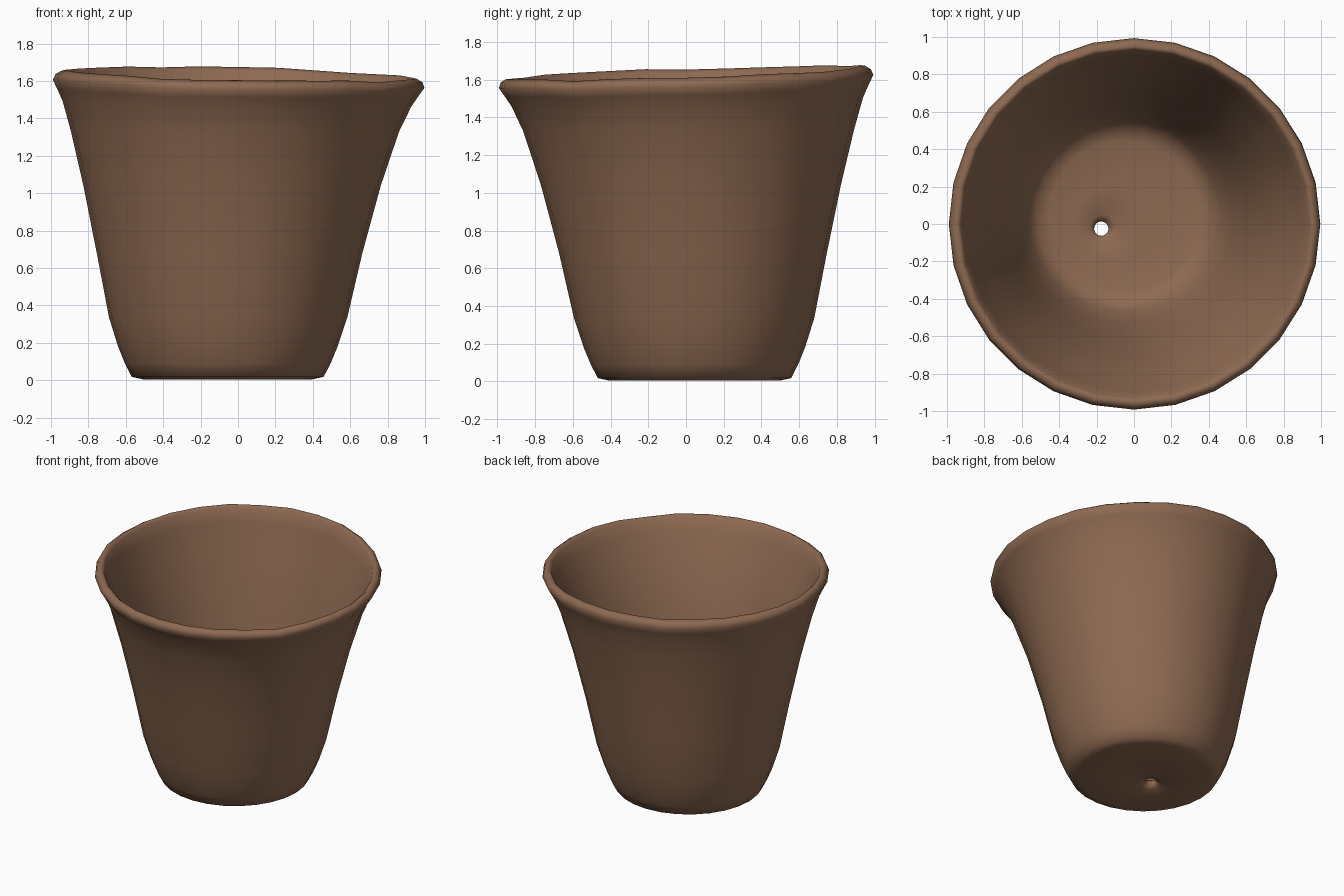
import bpy, math, random

if "Cube" in bpy.data.objects:
    bpy.data.objects.remove(bpy.data.objects["Cube"])

random.seed(4)
N = 28            # sides
HOLE_R = 0.038    # drain hole radius

# Closed profile (radius, height): under the foot, up outside, over the rim, down inside
profile = [
    (HOLE_R, 0.035), (0.085, 0.012), (0.30, 0.004), (0.45, 0.004), (0.513, 0.018),
    (0.55, 0.09), (0.587, 0.18), (0.637, 0.335), (0.71, 0.68), (0.795, 1.04),
    (0.877, 1.33), (0.932, 1.48), (0.965, 1.54), (0.993, 1.588), (0.981, 1.618),
    (0.952, 1.636), (0.932, 1.618), (0.902, 1.53), (0.82, 1.31), (0.733, 1.03),
    (0.648, 0.68), (0.572, 0.34), (0.513, 0.18), (0.467, 0.115), (0.40, 0.095),
    (0.20, 0.088), (0.07, 0.08), (HOLE_R, 0.06),
]


def centre(r, z):
    """Foot sits off centre, the drain hole further still."""
    k = 1 - (z / 1.6) ** 2
    cx, cy = -0.055 * k, 0.045 * k
    w = min(1, max(0, (0.40 - r) / (0.40 - HOLE_R)))
    return cx + (-0.175 - cx) * w, cy + (-0.025 - cy) * w


# Slight hand-made unevenness of the rim
wobble = [random.uniform(-0.007, 0.007) for _ in range(N)]
verts, faces = [], []
for r, z in profile:
    cx, cy = centre(r, z)
    t = min(1, max(0, (z - 1.3) / 0.28))    # the rim is tilted
    for i in range(N):
        a = 2 * math.pi * i / N
        c, s = math.cos(a), math.sin(a)
        dz = t * (-0.022 * c + 0.034 * s + wobble[i])
        verts.append((cx + (r + 0.004 * t * c) * c, cy + r * s, z + dz))

M = len(profile)
for j in range(M):
    k = (j + 1) % M
    for i in range(N):
        n = (i + 1) % N
        faces.append((j * N + i, j * N + n, k * N + n, k * N + i))

mesh = bpy.data.meshes.new("flower_pot")
mesh.from_pydata(verts, [], faces)
mesh.polygons.foreach_set("use_smooth", [True] * len(faces))
mesh.update()

# Single brown clay colour
clay = bpy.data.materials.new("brown clay")
clay.diffuse_color = (0.27, 0.143, 0.083, 1)
clay.use_nodes = True
clay.node_tree.nodes["Principled BSDF"].inputs["Base Color"].default_value = clay.diffuse_color
mesh.materials.append(clay)

pot = bpy.data.objects.new("flower_pot", mesh)
bpy.context.collection.objects.link(pot)
